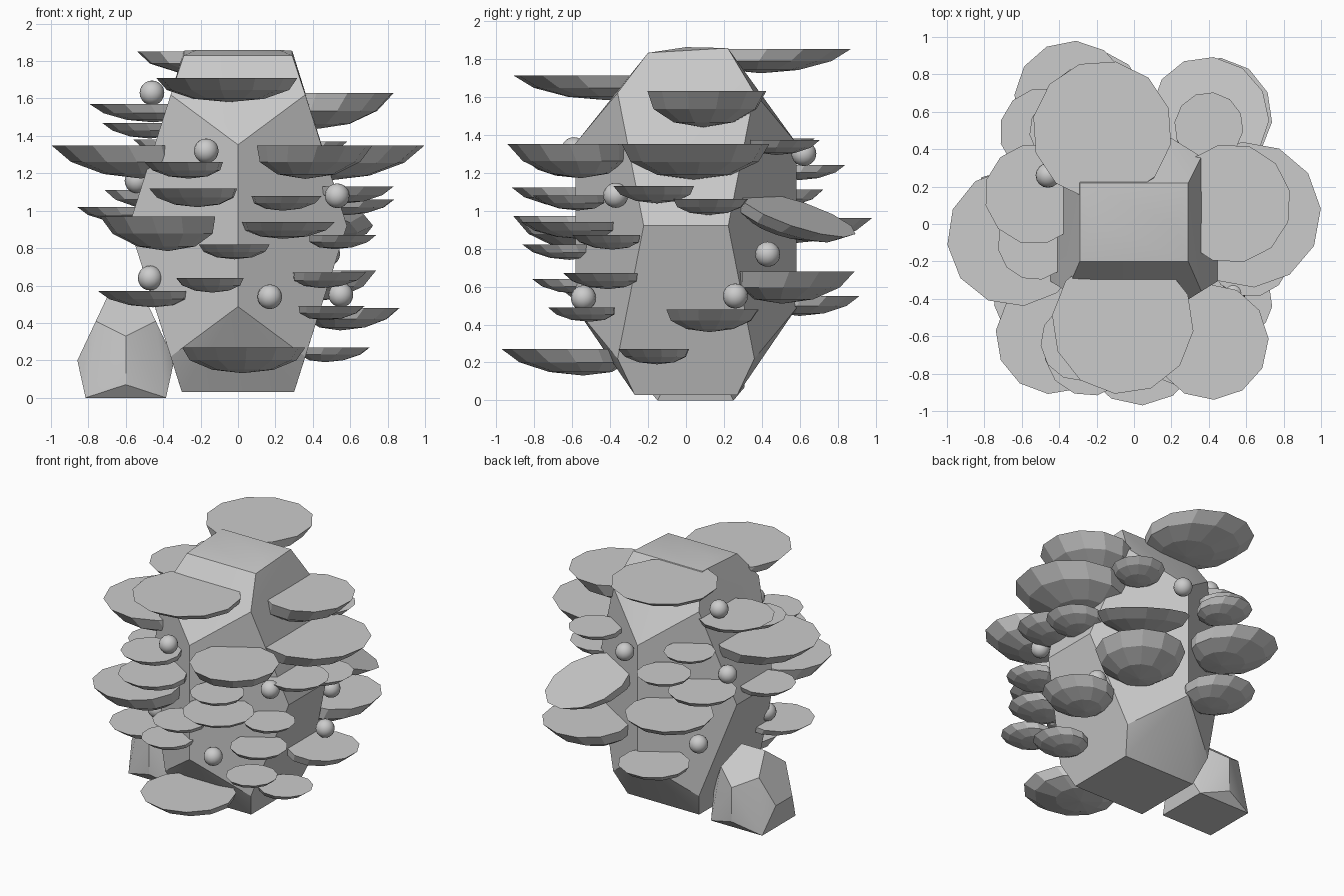
import bpy, bmesh
from math import sin, cos, pi, atan2, radians
from mathutils import Vector, Matrix

if "Cube" in bpy.data.objects:
    bpy.data.objects.remove(bpy.data.objects["Cube"])

PHI = (1 + 5 ** 0.5) / 2


def finish(bm, name, angle=None):
    me = bpy.data.meshes.new(name)
    bmesh.ops.recalc_face_normals(bm, faces=bm.faces)
    bm.to_mesh(me)
    bm.free()
    ob = bpy.data.objects.new(name, me)
    bpy.context.collection.objects.link(ob)
    if angle:
        bpy.ops.object.select_all(action='DESELECT')
        ob.select_set(True)
        bpy.context.view_layer.objects.active = ob
        bpy.ops.object.shade_smooth_by_angle(angle=radians(angle))
    return ob


def hull(points, name):
    bm = bmesh.new()
    for p in points:
        bm.verts.new(p)
    res = bmesh.ops.convex_hull(bm, input=bm.verts)
    loose = [v for v in bm.verts if not v.link_faces]
    bmesh.ops.delete(bm, geom=loose, context='VERTS')
    bmesh.ops.dissolve_limit(bm, angle_limit=0.03, verts=bm.verts, edges=bm.edges)
    return finish(bm, name, 30)


def dodecahedron(a, h, cz, cx=0, cy=0):
    """Points of a stretched dodecahedron without its top and bottom ridge."""
    pts = []
    for s in (-1, 1):
        for t in (-1, 1):
            pts += [(cx, cy + s * a * PHI, cz + t * h / PHI),
                    (cx + s * a * PHI, cy + t * a / PHI, cz)]
            pts += [(cx + s * a, cy + t * a, cz + u * h) for u in (-1, 1)]
    return pts


# Central boulder, blunted at top and bottom
pts = dodecahedron(0.36, 0.70, 0.92)
for s in (-1, 1):
    pts += [(s * 0.29, -0.20, 1.83), (s * 0.29, 0.22, 1.855), (s * 0.22, 0, 1.86),
            (s * 0.30, -0.27, 0.03), (s * 0.30, 0.27, 0.03)]
hull(pts, "boulder")

# Small stone beside it, flattened on the ground
cx, cy, a, h, cz = -0.60, 0.05, 0.16, 0.21, 0.2
pts = [(x, y, max(z, 0)) for x, y, z in dodecahedron(a, h, cz, cx, cy)]
for s in (-1, 1):
    pts += [(cx + s * a / PHI, cy, cz + h * PHI)]
    pts += [(cx + s * 0.215, cy + t * 0.2, 0) for t in (-1, 1)]
hull(pts, "side_stone")


def shelf(i, x, y, z, r, k=0.42, tilt=0):
    """Flat-topped bowl whose underside leans toward the boulder."""
    n = 12
    ang = atan2(y, x)
    bm = bmesh.new()
    rings = []
    for a in (0, pi / 6, pi / 3):
        rings.append([bm.verts.new((r * cos(a) * cos(2 * pi * j / n) - 0.3 * r * sin(a),
                                    r * cos(a) * sin(2 * pi * j / n),
                                    -k * r * sin(a))) for j in range(n)])
    tip = bm.verts.new((-0.3 * r, 0, -k * r))
    bm.faces.new(rings[0])
    for j in range(n):
        m = (j + 1) % n
        for u, v in zip(rings, rings[1:]):
            bm.faces.new((u[j], u[m], v[m], v[j]))
        bm.faces.new((rings[-1][j], rings[-1][m], tip))
    mat = (Matrix.Translation((x, y, z)) @ Matrix.Rotation(ang, 4, 'Z')
           @ Matrix.Rotation(radians(tilt), 4, 'Y'))
    bmesh.ops.transform(bm, matrix=mat, verts=bm.verts)
    finish(bm, f"shelf_{i:02d}")


# Shelves from top to bottom: x, y, z, radius, depth ratio, tilt
shelves = [
    (-.17, .50, 1.85, .375, .34), (-.06, -.53, 1.71, .38, .34), (.52, .11, 1.63, .32, .6),
    (-.53, .16, 1.57, .27, .36), (-.53, -.10, 1.47, .20), (-.63, -.07, 1.35, .37, .48),
    (.61, .05, 1.35, .39, .48), (.41, -.63, 1.35, .31, .58), (.40, .52, 1.37, .185),
    (-.38, .50, 1.38, .18), (-.29, -.63, 1.26, .21), (-.27, .65, 1.24, .19),
    (-.24, -.68, 1.12, .24), (.62, -.17, 1.13, .22), (-.48, .49, 1.11, .24),
    (.26, -.62, 1.08, .19), (.64, .13, 1.06, .20), (-.66, -.03, 1.02, .20),
    (.41, .59, .98, .32, .42, 22), (-.43, -.60, .97, .31, .6), (-.33, .67, .96, .31),
    (.27, -.62, .94, .25, .36), (.56, -.42, .87, .18), (-.02, -.67, .82, .19),
    (.43, .58, .68, .31, .55), (.49, -.45, .67, .20), (-.15, -.63, .64, .185),
    (-.51, -.40, .57, .24, .36), (-.20, .67, .55, .25), (.50, -.55, .49, .18),
    (.62, .14, .48, .25, .48), (.03, -.64, .27, .33), (.52, -.17, .27, .19),
]
for i, s in enumerate(shelves):
    shelf(i, *s)

# Small round beads scattered over the boulder
beads = [(-.46, .26, 1.63), (-.17, -.59, 1.32), (.08, .62, 1.30), (-.54, .27, 1.16),
         (.53, -.37, 1.08), (.48, .43, .77), (-.40, .42, .65), (-.47, -.30, .64),
         (.55, .26, .55), (.17, -.54, .54)]
for i, p in enumerate(beads):
    bm = bmesh.new()
    bmesh.ops.create_uvsphere(bm, u_segments=16, v_segments=10, radius=0.066,
                              matrix=Matrix.Translation(p))
    finish(bm, f"bead_{i:02d}", 40)
